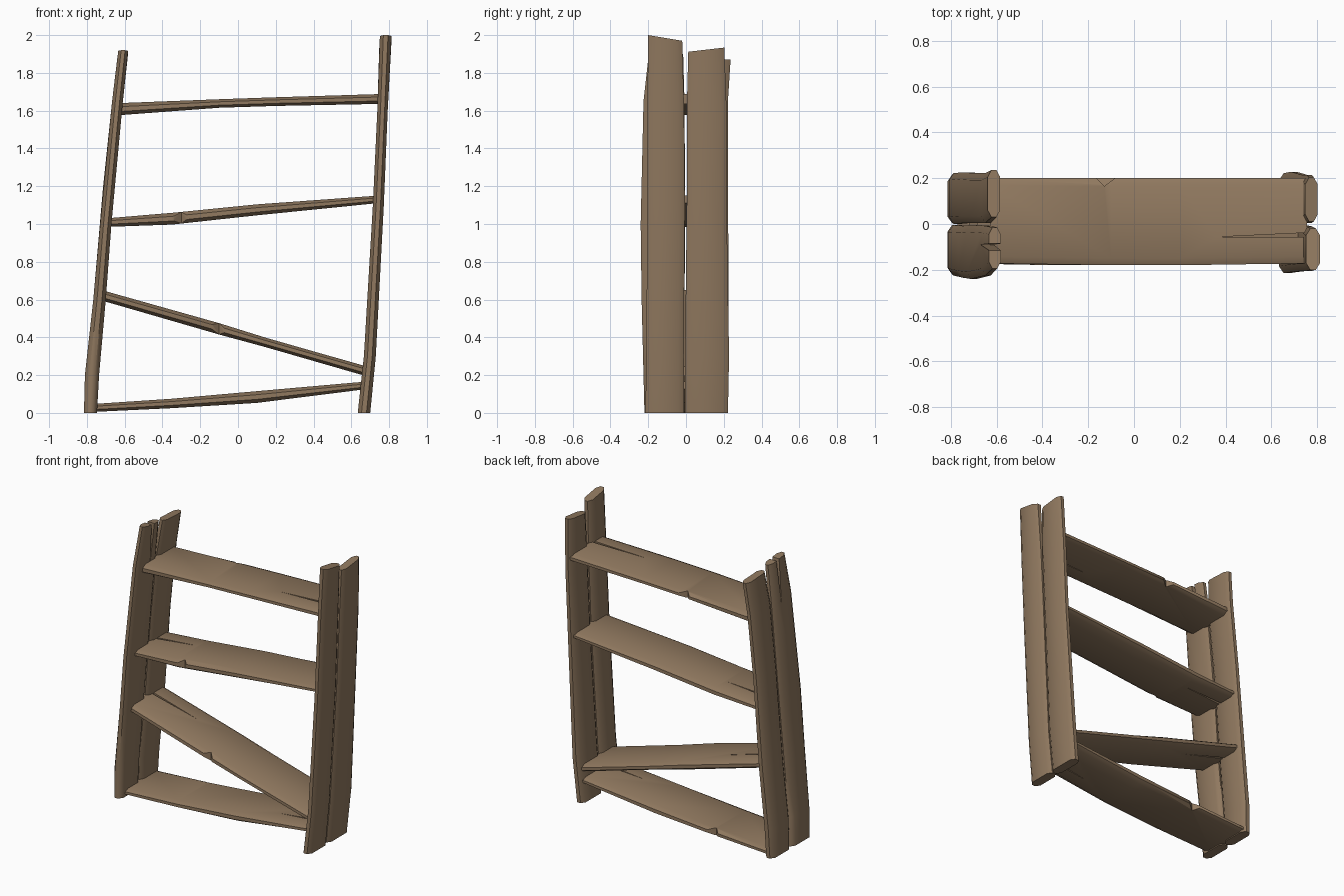
import bpy, bmesh

if "Cube" in bpy.data.objects:
    bpy.data.objects.remove(bpy.data.objects["Cube"])

wood = bpy.data.materials.new("weathered brown wood")
wood.diffuse_color = (0.28, 0.19, 0.115, 1)
wood.use_nodes = True
wood.node_tree.nodes["Principled BSDF"].inputs["Base Color"].default_value = wood.diffuse_color


def mesh_object(name, verts, faces):
    me = bpy.data.meshes.new(name)
    bm = bmesh.new()
    vs = [bm.verts.new(v) for v in verts]
    for f in faces:
        bm.faces.new([vs[i] for i in f])
    bmesh.ops.recalc_face_normals(bm, faces=bm.faces[:])
    bm.to_mesh(me)
    bm.free()
    ob = bpy.data.objects.new(name, me)
    bpy.context.collection.objects.link(ob)
    return ob


def place(axis, u, y, w):
    return (u, y, w) if axis == "x" else (w, y, u)


def board(name, axis, stations, cuts=(), tilt=0.0, by=0.03):
    """Loft a rounded plank along an axis; station = (along, centre, thickness, y low, y high).
    tilt raises the high-y side of the far end; cuts are triangles in (along, y)."""
    verts, faces = [], []
    n = 8
    for k, (u, c, t, lo, hi) in enumerate(stations):
        h, q = t / 2, t * 0.2
        ring = [(lo, -q), (lo + by, -h), (hi - by, -h), (hi, -q),
                (hi, q), (hi - by, h), (lo + by, h), (lo, q)]
        for y, w in ring:
            du = tilt * (y - lo) / (hi - lo) if k == len(stations) - 1 else 0
            verts.append(place(axis, u + du, y, c + w))
    for k in range(len(stations) - 1):
        for i in range(n):
            j = (i + 1) % n
            faces.append((k * n + i, k * n + j, (k + 1) * n + j, (k + 1) * n + i))
    faces.append(tuple(range(n)))
    faces.append(tuple(range(len(verts) - n, len(verts))))
    ob = mesh_object(name, verts, faces)
    # splits and chips cut out as wedges
    for tri in cuts:
        cv = [place(axis, u, y, w) for w in (-3, 3) for u, y in tri]
        cutter = mesh_object("wedge_cutter", cv, [(0, 1, 2), (3, 4, 5), (0, 1, 4, 3),
                                                  (1, 2, 5, 4), (2, 0, 3, 5)])
        cutter.hide_render = True
        mod = ob.modifiers.new("cut", "BOOLEAN")
        mod.operation, mod.solver, mod.object = "DIFFERENCE", "EXACT", cutter
        dg = bpy.context.evaluated_depsgraph_get()
        me = bpy.data.meshes.new_from_object(ob.evaluated_get(dg))
        ob.modifiers.clear()
        ob.data = me
        bpy.data.objects.remove(cutter)
    ob.data.materials.clear()
    ob.data.materials.append(wood)
    bpy.ops.object.select_all(action="DESELECT")
    ob.select_set(True)
    bpy.context.view_layer.objects.active = ob
    bpy.ops.object.shade_smooth_by_angle(angle=0.95)
    return ob


# side planks, leaning to the right
board("left_front_plank", "z", [
    (0, -0.781, 0.069, -0.22, -0.005), (0.2, -0.773, 0.075, -0.225, -0.005),
    (0.6, -0.733, 0.066, -0.235, -0.008), (1.0, -0.70, 0.06, -0.24, -0.004),
    (1.65, -0.638, 0.057, -0.225, -0.008), (1.92, -0.608, 0.052, -0.195, -0.015)],
    cuts=[((1.62, -0.09), (1.97, -0.12), (1.97, -0.085))], tilt=-0.02)
board("left_back_plank", "z", [
    (0, -0.781, 0.069, 0.004, 0.215), (0.2, -0.773, 0.07, 0.0, 0.222),
    (0.6, -0.733, 0.066, 0.004, 0.226), (1.2, -0.685, 0.058, 0.004, 0.222),
    (1.65, -0.638, 0.057, 0.004, 0.222), (1.88, -0.612, 0.054, 0.03, 0.236)], tilt=-0.01)
board("right_front_plank", "z", [
    (0, 0.667, 0.066, -0.215, -0.01), (0.3, 0.698, 0.063, -0.21, -0.012),
    (1.1, 0.743, 0.058, -0.205, -0.006), (1.6, 0.765, 0.055, -0.205, -0.01),
    (2.0, 0.782, 0.062, -0.2, -0.02)], tilt=-0.03)
board("right_back_plank", "z", [
    (0, 0.667, 0.066, -0.004, 0.222), (0.3, 0.698, 0.063, -0.005, 0.228),
    (1.1, 0.743, 0.058, 0.004, 0.215), (1.6, 0.765, 0.055, 0.004, 0.215),
    (1.912, 0.775, 0.055, 0.012, 0.203)], tilt=0.022)

# crooked shelves: ends sink into the side planks
F, B = -0.172, 0.2


def shelf(name, points, flip=False, chip=-0.13):
    st = [(x, z, t, F - (0.008 if 0 < i < len(points) - 1 else 0), B)
          for i, (x, z, t) in enumerate(points)]
    split = [(0.36, -0.057), (0.80, -0.058), (0.80, -0.036)]
    notch = [(chip - 0.045, 0.21), (chip, 0.165), (chip + 0.06, 0.21)]
    if flip:   # board turned end for end
        split = [(-x, -y + 0.014) for x, y in split]
        notch = [(-x, -y + 0.014) for x, y in notch]
    board(name, "x", st, cuts=[split, notch])


shelf("bottom_shelf", [(-0.77, 0.026, 0.042), (-0.35, 0.050, 0.05),
                       (0.1, 0.084, 0.062), (0.68, 0.146, 0.04)], chip=-0.35)
shelf("slipped_shelf", [(-0.72, 0.622, 0.055), (-0.1, 0.445, 0.06),
                        (0.15, 0.372, 0.05), (0.68, 0.22, 0.052)], flip=True, chip=0.1)
shelf("middle_shelf", [(-0.685, 1.008, 0.046), (-0.35, 1.028, 0.062),
                       (0.1, 1.075, 0.058), (0.735, 1.13, 0.04)], flip=True, chip=0.3)
shelf("top_shelf", [(-0.63, 1.608, 0.064), (-0.1, 1.638, 0.045),
                    (0.2, 1.648, 0.046), (0.755, 1.662, 0.052)])
